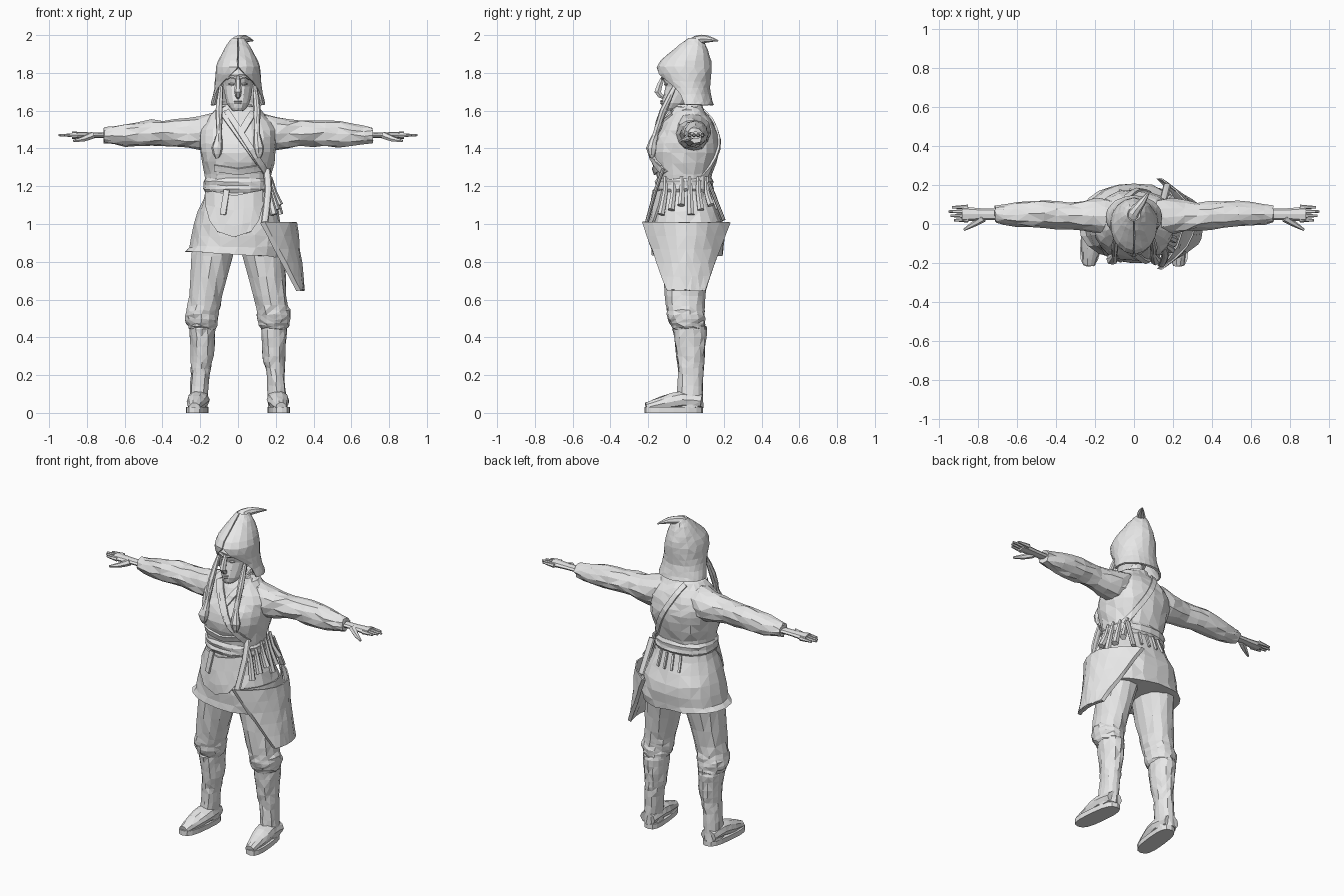
import bpy, bmesh, math, random
from mathutils import Vector
from mathutils.bvhtree import BVHTree

random.seed(4)
cube = bpy.data.objects.get("Cube")
if cube:
    bpy.data.objects.remove(cube)

grey = bpy.data.materials.new("plain grey")
grey.use_nodes = True
tone = (.8, .8, .8, 1)
grey.diffuse_color = tone
grey.node_tree.nodes["Principled BSDF"].inputs["Base Color"].default_value = tone


def blend(keys, steps):
    """Smoothly fill in rows between a few key rows."""
    keys = [Vector(key) for key in keys]
    ends = [keys[0]] + keys + [keys[-1]]
    rows = []
    for before, start, stop, after in zip(ends, ends[1:], ends[2:], ends[3:]):
        for step in range(steps):
            t = step / steps
            pull_in, pull_out = (stop - before) / 2, (after - start) / 2
            rows.append(start.lerp(stop, t * t * (3 - 2 * t))
                        + pull_in * t * (1 - t) ** 2 - pull_out * (1 - t) * t * t)
    return rows + [keys[-1]]


def loft(name, rings, closed=True, caps=True, rough=0, thick=0):
    """Skin a list of equal-length rings, faceted and slightly uneven."""
    bm = bmesh.new()
    rows = [[bm.verts.new(point) for point in ring] for ring in rings]
    count = len(rows[0])
    for low, high in zip(rows, rows[1:]):
        for i in range(count if closed else count - 1):
            j = (i + 1) % count
            bm.faces.new((low[i], low[j], high[j], high[i]))
    if caps and closed:
        bm.faces.new(rows[0][::-1])
        bm.faces.new(rows[-1])
    for vert in bm.verts:
        vert.co += Vector([random.uniform(-rough, rough) for axis in "xyz"])
    bmesh.ops.recalc_face_normals(bm, faces=bm.faces)
    bmesh.ops.triangulate(bm, faces=bm.faces)
    mesh = bpy.data.meshes.new(name)
    bm.to_mesh(mesh)
    bm.free()
    mesh.materials.append(grey)
    part = bpy.data.objects.new(name, mesh)
    bpy.context.collection.objects.link(part)
    if thick:
        shell = part.modifiers.new("thickness", "SOLIDIFY")
        shell.thickness, shell.offset = thick, 0
    return part


def oval(z, half_width, front, back, middle=0, gap=0, sides=14, power=1):
    """Level ring measured round from the front, where a gap may stay open."""
    rest = math.radians(max(gap, 1)) if gap else 0
    ring = []
    for i in range(sides):
        angle = rest + 2 * (math.pi - rest) * i / (sides - 1 if gap else sides)
        across, along = math.sin(angle), -math.cos(angle)
        across = math.copysign(abs(across) ** power, across)
        along = math.copysign(abs(along) ** power, along)
        ring.append(Vector((middle + half_width * across,
                            (front + back) / 2 + (back - front) / 2 * along, z)))
    return ring


def stack(name, keys, steps=2, side=1, **look):
    """Upright body of ovals; keys are z, half width, front, back, middle."""
    rings = [oval(*row) for row in blend(keys, steps)]
    for point in sum(rings, []):
        point.x *= side
    return loft(name, rings, **look)


def tube(name, keys, side=1, flat=1, steps=2, sides=8, rough=0):
    """Oval tube along a path; keys are x, y, z, radius."""
    rows = blend(keys, steps)
    path = [Vector((side * row[0], row[1], row[2])) for row in rows]
    run = path[-1] - path[0]
    up = Vector((0, 1, 0)) if abs(run.z) > run.length / 2 else Vector((0, 0, 1))
    rings = []
    for i, (point, row) in enumerate(zip(path, rows)):
        ahead = (path[min(i + 1, len(path) - 1)] - path[max(i - 1, 0)]).normalized()
        wide = ahead.cross(up).normalized()
        tall = wide.cross(ahead) * flat
        angles = [math.tau * k / sides for k in range(sides)]
        rings.append([point + (wide * math.cos(a) + tall * math.sin(a)) * row[3] for a in angles])
    return loft(name, rings, rough=rough)


# Tunic: skirt, waist, chest and shoulders, with a slanting hem
body = blend([(.84, .26, -.18, .2), (1, .23, -.18, .2), (1.2, .17, -.15, .13), (1.38, .2, -.19, .17),
              (1.5, .2, -.14, .16), (1.6, .12, -.08, .1), (1.63, .06, -.05, .07)], 3)
rings = [oval(*row, sides=20, power=.85) for row in body]
for point in rings[0]:
    point.z -= point.x / 15
    point.x -= .02
tunic = loft("tunic", rings, rough=.005)
bm = bmesh.new()
bm.from_mesh(tunic.data)
surface = BVHTree.FromBMesh(bm)
bm.free()


def patch(name, rows, facing=-1, lift=.007):
    """Cloth laid on the tunic from rows of x, z points."""
    laid = []
    for row in rows:
        line = []
        for x, z in row:
            hit = surface.ray_cast(Vector((x, facing, z)), Vector((0, -facing, 0)))[0]
            line.append((hit or Vector((x, 0, z))) + Vector((0, facing * lift, 0)))
        laid.append(line)
    loft(name, laid, closed=False, thick=.012)


def strip(name, start, stop, width, facing=-1, lift=.007, steps=8):
    start, stop = Vector(start), Vector(stop)
    run = (stop - start).normalized()
    edge = Vector((-run.y, run.x)) * width / 2
    spine = [start.lerp(stop, i / steps) for i in range(steps + 1)]
    patch(name, [[p - edge, p + edge] for p in spine], facing, lift)


# Belt with rounded edges
loft("belt", [oval(1.165 + i * .02, .172 + bulge, -.152 - bulge, .135 + bulge, sides=20, power=.85)
              for i, bulge in enumerate((0, .012, .008, .012, 0))], rough=.003)

# Collar, wrapped lapels and shoulder strap
strip("lapel_over", (-.08, 1.59), (.13, 1.3), .035)
strip("lapel_under", (.08, 1.59), (0, 1.46), .035)
strip("strap_front", (-.06, 1.6), (.15, 1.27), .03, lift=.014)
strip("strap_back", (-.06, 1.6), (.16, 1.2), .03, facing=1)
tube("strap_front_end", [(.15, -.12, 1.29, .02), (.16, -.16, 1.18, .02), (.14, -.21, 1, .02)], flat=.5)
tube("strap_back_end", [(.15, .12, 1.22, .02), (.17, .2, 1.02, .02)], flat=.5)
stack("collar", [(1.57, .1, -.09, .1), (1.63, .07, -.06, .08)], caps=False, thick=.012)

# Draped apron and loose folds around the belt
columns = [i / 3 for i in range(-3, 4)]
patch("apron", [[(c * half - .02, z - .03 * (1 - abs(c))) for c in columns]
                for z, half in ((1.18, .15), (1.1, .15), (1.02, .13), (.96, .09))], lift=.012)
patch("chest_fold", [[(c / 8, 1.26 + row / 60 + abs(c) / 50) for c in columns] for row in range(3)])
strip("apron_fold", (-.06, 1.18), (-.08, 1.05), .03, lift=.024, steps=4)
for k in range(6):
    y = k * .044 - .11
    x = .178 - abs(y) / 3
    tube("waist_fold", [(x, y, 1.25, .01), (x + .02, y, 1.17, .015), (x + .05, y * 1.2, 1.05 + k % 3 / 40, .02)],
         sides=6)
for k in range(4):
    strip("back_fold", (k * .045 - .06, 1.17), (k * .05 - .07, 1.08), .012, facing=1, steps=3)

# Satchel: pouch curved round the left hip, tapering down, open at the top
pouch = []
for level in range(6):
    t = level / 5
    outer, inner = [], []
    for i in range(-4, 5):
        bow = 1 - (i / 4) ** 2
        point = Vector((.33 - .19 * t + bow * (.02 + .15 * t), i / 4 * (.1 + .13 * t), .65 + .36 * t))
        outer.append(point)
        inner.append(point - Vector((.02 + .04 * bow * min(1, t * 3), 0, 0)))
    pouch.append(outer + inner[::-1])
loft("satchel", pouch, caps=False, rough=.003, thick=.008)
loft("satchel_base", [[p + Vector((0, 0, rise)) for p in pouch[0]] for rise in (-.004, .01)])

# Neck, head and face
stack("neck", [(1.5, .08, -.08, .08), (1.58, .05, -.06, .06), (1.68, .05, -.06, .06)])
stack("head", [(1.6, .03, -.12, -.05), (1.64, .06, -.13, .03), (1.73, .08, -.11, .09),
               (1.79, .08, -.13, .09), (1.84, .06, -.1, .08)], rough=.002)
tube("nose", [(0, -.12, 1.78, .01), (0, -.15, 1.7, .02), (0, -.12, 1.67, .01)], sides=6)
for z in (1.64, 1.65):
    tube("lip", [(-.02, -.12, z, .003), (0, -.13, z, .007), (.02, -.12, z, .003)], sides=6)
for side in (-1, 1):
    tube("brow", [(.01, -.125, 1.77, .008), (.04, -.12, 1.78, .008), (.06, -.1, 1.77, .008)], side, sides=6)
    tube("eye", [(.02, -.11, 1.74, .003), (.03, -.11, 1.74, .008), (.05, -.1, 1.74, .003)], side, sides=6)

# Pointed hood, open around the face, with a tip bent back
hood = blend([(1.63, .14, -.07, .14, 0, 68), (1.72, .12, -.1, .12, 0, 56), (1.83, .11, -.15, .13, 0, 1),
              (1.92, .07, -.06, .11, 0, 1), (1.98, .03, .02, .08, 0, 1)], 3)
loft("hood", [oval(*row, sides=17) for row in hood], closed=False, rough=.002, thick=.012)
tube("hood_tip", [(0, .04, 1.94, .05), (0, .06, 1.97, .03), (.04, .11, 1.98, .02), (.08, .17, 1.97, .003)])

for side in (-1, 1):
    # Hair tress with a bound end
    tube("tress", [(.09, -.06, 1.73, .01), (.1, -.12, 1.6, .02), (.1, -.16, 1.48, .014),
                   (.11, -.18, 1.4, .03), (.11, -.18, 1.35, .01)], side, rough=.002)

    # Creased sleeve
    tube("sleeve", [(.1, .03, 1.49, .1), (.2, .04, 1.48, .09), (.33, .04, 1.48, .07), (.46, .05, 1.48, .07),
                    (.6, .05, 1.47, .06), (.71, .05, 1.47, .04)], side, sides=12, rough=.006)

    # Flat hand with fingers and thumb
    tube("hand", [(.69, .05, 1.47, .03), (.78, .05, 1.47, .03), (.88, .05, 1.47, .04)], side, flat=.5)
    for k in range(4):
        y, reach = .02 + k * .022, (.92, .94, .95, .93)[k]
        tube("finger", [(.85, y, 1.47, .013), (reach, y, 1.47, .006)], side, sides=6)
    tube("thumb", [(.77, .03, 1.47, .02), (.82, 0, 1.45, .015), (.87, -.03, 1.44, .006)], side, sides=6)

    # Trouser leg gathered over the boot
    stack("trouser_leg", [(.92, .12, -.13, .15, .12), (.62, .09, -.11, .1, .17), (.52, .09, -.1, .1, .19),
                          (.46, .08, -.08, .1, .19), (.44, .06, -.06, .09, .19)], 3, side, rough=.005)

    # Boot shaft with rolled top and creased ankle
    stack("boot_shaft", [(.46, .06, -.06, .1, .19), (.44, .07, -.07, .11, .19), (.3, .06, -.05, .1, .19),
                         (.2, .05, -.04, .09, .2), (.03, .05, -.05, .09, .21)], 3, side, rough=.004)

    # Foot and sole, turned slightly outward
    tube("boot_foot", [(.21, .08, .06, .05), (.21, -.02, .07, .06), (.22, -.12, .05, .05), (.23, -.21, .03, .03)],
         side, flat=.8, sides=10, rough=.002)
    sole = oval(0, .055, -.22, .09, .21, sides=16, power=.7)
    loft("sole", [[Vector((side * (p.x - p.y / 10), p.y, z)) for p in sole] for z in (0, .03)])
